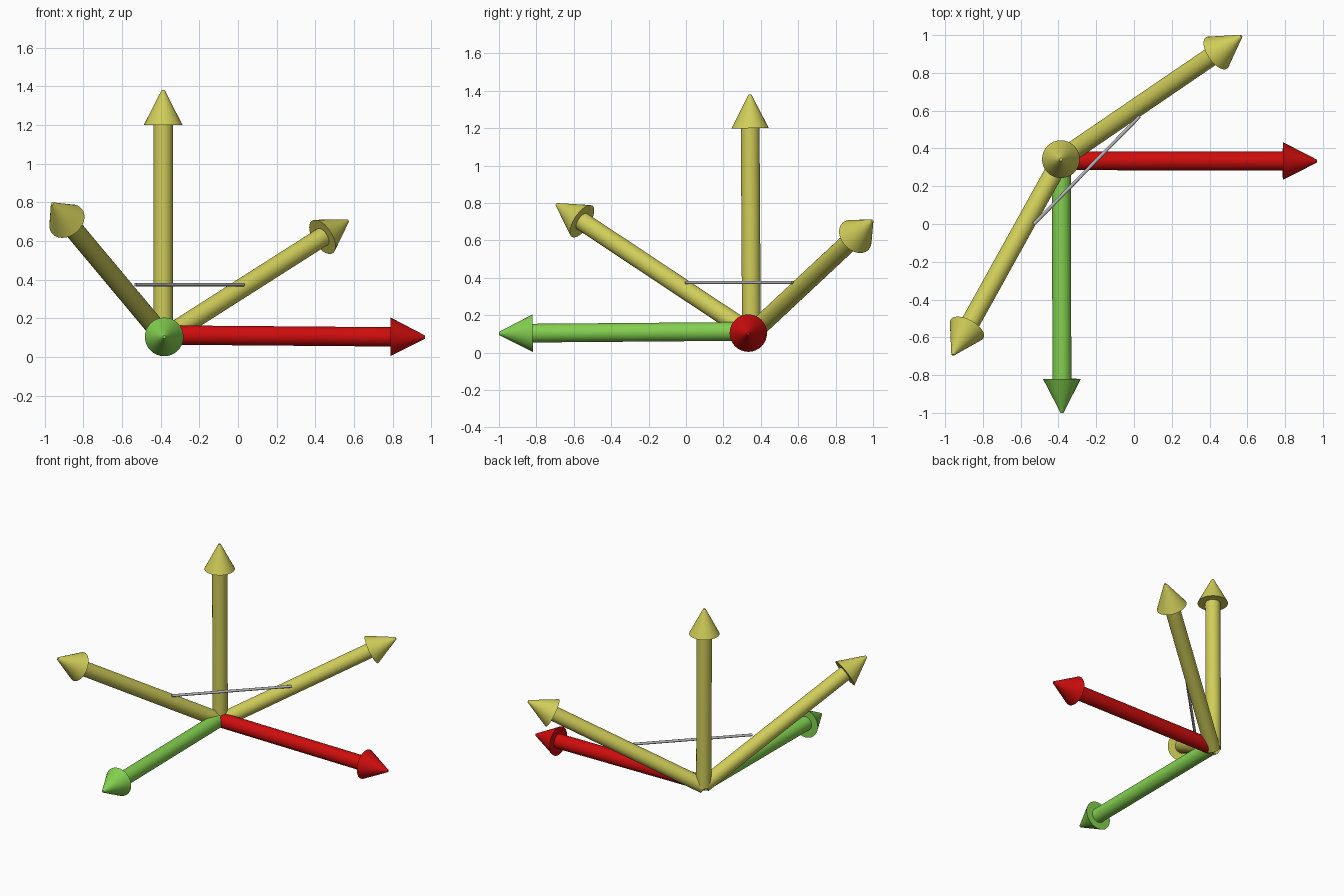
import bpy
import math
from mathutils import Vector

cube = bpy.data.objects.get("Cube")
if cube:
    bpy.data.objects.remove(cube, do_unlink=True)


def material(name, rgb):
    m = bpy.data.materials.new(name)
    m.use_nodes = True
    m.diffuse_color = (*rgb, 1)
    m.node_tree.nodes["Principled BSDF"].inputs["Base Color"].default_value = (*rgb, 1)
    return m


yellow = material("yellow", (0.63, 0.61, 0.10))
red = material("red", (0.62, 0.004, 0.004))
green = material("green", (0.23, 0.63, 0.08))
grey = material("grey", (0.47, 0.46, 0.48))


def tapered(name, start, end, r1, r2, mat, sides=32):
    """Round bar or cone running from start to end."""
    a, b = Vector(start), Vector(end)
    bpy.ops.mesh.primitive_cone_add(vertices=sides, radius1=r1, radius2=r2,
                                    depth=(b - a).length, location=(a + b) / 2)
    ob = bpy.context.object
    ob.name = name
    ob.rotation_euler = (b - a).to_track_quat('Z', 'Y').to_euler()
    ob.data.materials.append(mat)
    bpy.ops.object.shade_smooth_by_angle(angle=math.radians(35))
    return ob


SHAFT_R, HEAD_R, HEAD_LEN, TIP_R = 0.05, 0.1, 0.18, 0.008


def arrow(name, start, tip, mat):
    a, b = Vector(start), Vector(tip)
    neck = b - (b - a).normalized() * HEAD_LEN
    tapered(name + "_shaft", a, neck, SHAFT_R, SHAFT_R, mat)
    tapered(name + "_head", neck, b, HEAD_R, TIP_R, mat)


# Three axis arrows
arrow("side_arrow", (-0.385, 0.335, 0.114), (0.968, 0.333, 0.103), red)
arrow("front_arrow", (-0.385, 0.34, 0.114), (-0.381, -1.0, 0.103), green)
arrow("upright_arrow", (-0.387, 0.35, 0.10), (-0.387, 0.342, 1.38), yellow)

# Two slanted arrows
arrow("back_slanted_arrow", (-0.385, 0.345, 0.098), (0.568, 0.995, 0.705), yellow)
arrow("front_slanted_arrow", (-0.385, 0.345, 0.105), (-0.96, -0.692, 0.793), yellow)

# Thin bar joining the slanted arrows
tapered("angle_bar", (-0.53, 0.0, 0.375), (0.03, 0.57, 0.375), 0.009, 0.009, grey, 12)
